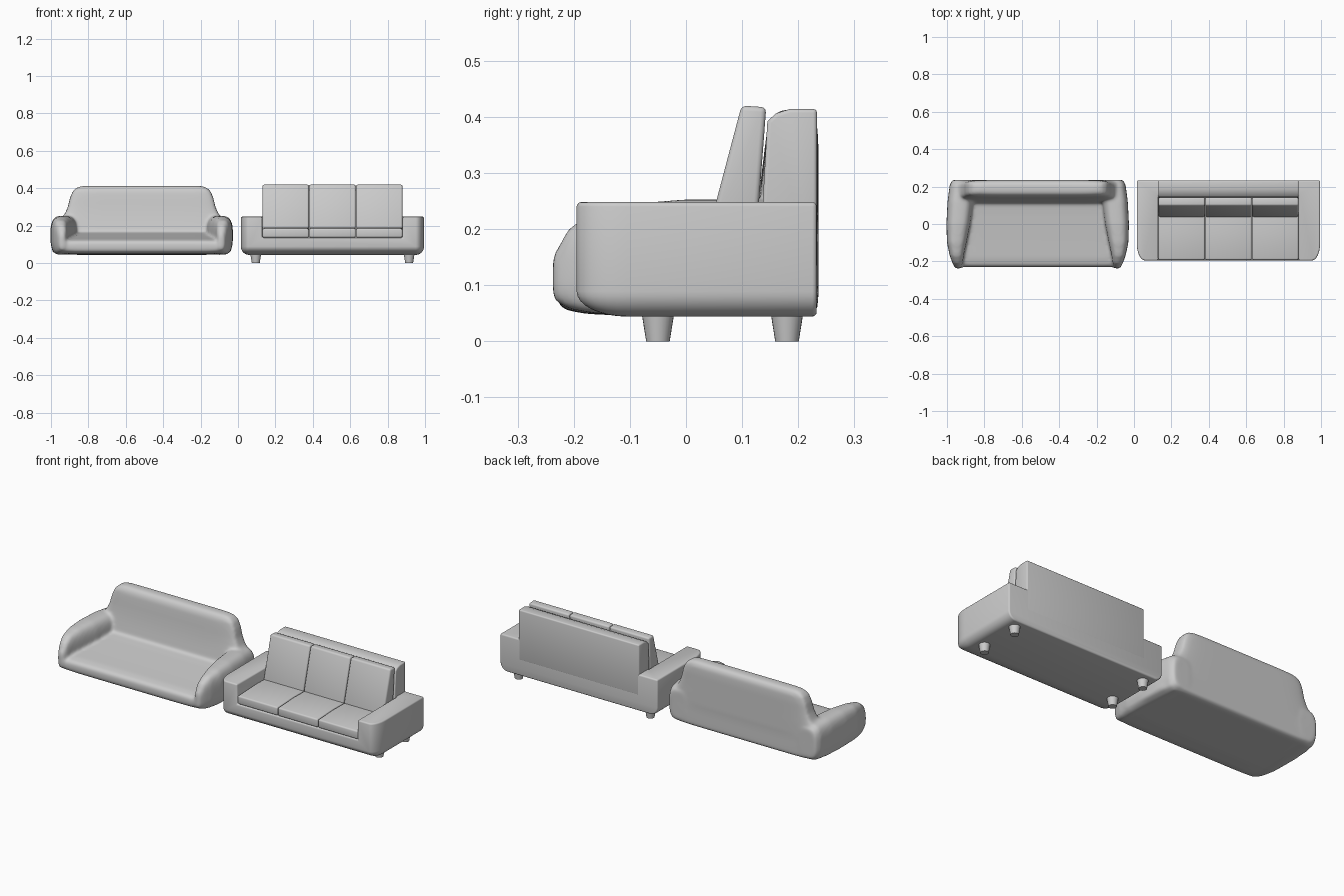
import bpy, bmesh, math
from mathutils import Vector

if "Cube" in bpy.data.objects:
    bpy.data.objects.remove(bpy.data.objects["Cube"])

fabric = bpy.data.materials.new("grey fabric")
fabric.diffuse_color = (0.6, 0.6, 0.6, 1)
fabric.use_nodes = True
fabric.node_tree.nodes["Principled BSDF"].inputs["Base Color"].default_value = fabric.diffuse_color


def add(name, bm):
    bmesh.ops.recalc_face_normals(bm, faces=bm.faces)
    me = bpy.data.meshes.new(name)
    bm.to_mesh(me)
    bm.free()
    me.materials.append(fabric)
    ob = bpy.data.objects.new(name, me)
    bpy.context.collection.objects.link(ob)
    return ob


def finish(ob, bevel=0, angle=40):
    """Round the edges, apply the modifiers and smooth the shading."""
    if bevel:
        m = ob.modifiers.new("round", 'BEVEL')
        m.width, m.segments = bevel, 3
        m.limit_method, m.angle_limit = 'ANGLE', math.radians(50)
    bpy.ops.object.select_all(action='DESELECT')
    ob.select_set(True)
    bpy.context.view_layer.objects.active = ob
    bpy.ops.object.convert(target='MESH')
    bpy.ops.object.shade_smooth_by_angle(angle=math.radians(angle))
    return ob


def box_bm(lo, hi):
    bm = bmesh.new()
    bmesh.ops.create_cube(bm, size=1)
    for v in bm.verts:
        v.co = Vector([lo[i] + (v.co[i] + .5) * (hi[i] - lo[i]) for i in range(3)])
    return bm


def prism(name, x0, x1, profile):
    """Side profile (y, z) extruded along x."""
    bm = bmesh.new()
    f = bm.faces.new([bm.verts.new((x0, y, z)) for y, z in profile])
    ext = bmesh.ops.extrude_face_region(bm, geom=[f])['geom']
    bmesh.ops.translate(bm, vec=(x1 - x0, 0, 0),
                        verts=[g for g in ext if isinstance(g, bmesh.types.BMVert)])
    return add(name, bm)


def loft(bm, axis, stations, power, n=48):
    """Rounded-rectangle sections (t, a0, a1, b0, b1) joined along y or z."""
    rings = []
    for t, a0, a1, b0, b1 in stations:
        ring = []
        for i in range(n):
            c, s = math.cos(2 * math.pi * i / n), math.sin(2 * math.pi * i / n)
            a = (a0 + a1) / 2 + (a1 - a0) / 2 * math.copysign(abs(c) ** (2 / power), c)
            b = (b0 + b1) / 2 + (b1 - b0) / 2 * math.copysign(abs(s) ** (2 / power), s)
            ring.append(bm.verts.new((a, t, b) if axis == 'y' else (a, b, t)))
        rings.append(ring)
    for r, q in zip(rings, rings[1:]):
        for i in range(n):
            bm.faces.new((r[i], r[(i + 1) % n], q[(i + 1) % n], q[i]))
    bm.faces.new(rings[0])
    bm.faces.new(rings[-1])


# --- Soft sofa (left): seat, back and arms melted into one form ---
CX = -0.515
bm = bmesh.new()
seat = [(-.230, .42, .068, .110), (-.215, .445, .056, .122), (-.18, .46, .049, .130),
        (-.10, .475, .045, .138), (.05, .48, .044, .155), (.15, .475, .044, .17),
        (.215, .46, .044, .17), (.235, .44, .055, .17)]
loft(bm, 'y', [(y, CX - w, CX + w, z0, z1) for y, w, z0, z1 in seat], 8)
back = [(.055, .44, .11, .225), (.17, .45, .112, .236), (.23, .435, .124, .236),
        (.265, .41, .130, .236), (.30, .395, .135, .236), (.35, .383, .141, .236),
        (.385, .368, .146, .234), (.405, .345, .157, .226), (.413, .31, .172, .210)]
loft(bm, 'z', [(z, CX - w, CX + w, y0, y1) for z, w, y0, y1 in back], 7)
arm = [(.236, .35, .455, .06, .225), (.21, .345, .47, .045, .245), (.12, .345, .482, .044, .253),
       (0, .36, .488, .044, .253), (-.1, .38, .485, .045, .245), (-.17, .395, .47, .05, .229),
       (-.21, .40, .455, .058, .20), (-.238, .41, .44, .075, .15)]
for s in (-1, 1):
    loft(bm, 'y', [(y, CX + s * i, CX + s * o, z0, z1) for y, i, o, z0, z1 in arm], 3)
soft = add("soft_sofa", bm)
m = soft.modifiers.new("melt", 'REMESH')
m.mode, m.voxel_size = 'VOXEL', 0.008
m = soft.modifiers.new("relax", 'SMOOTH')
m.factor, m.iterations = 0.5, 10
finish(soft, angle=80)

# --- Cushioned sofa (right): base with arms ---
X0, X1, A0, A1 = 0.015, 0.995, 0.13, 0.88
bm = box_bm((X0, -.195, .044), (X1, .233, .248))
for v in bm.verts:
    v.co.y *= 0.5          # squash so the rounding becomes longer front to back
yf, zb = -.0975, .044
edges = []
for e in bm.edges:
    p, q = e.verts[0].co, e.verts[1].co
    front = max(p.y, q.y) < yf + .001
    low = max(p.z, q.z) < zb + .001
    side = abs(p.x - q.x) < .001
    if (front and (low or side)) or (low and side):
        edges.append(e)
bmesh.ops.bevel(bm, geom=edges, offset=.045, segments=8, profile=.5, affect='EDGES')
for v in bm.verts:
    v.co.y *= 2
base = add("base_and_arms", bm)
cutter = add("seat_cutter", box_bm((A0, -.4, .136), (A1, .15, .5)))
cutter.hide_render = True
m = base.modifiers.new("seat recess", 'BOOLEAN')
m.operation, m.object, m.solver = 'DIFFERENCE', cutter, 'EXACT'
finish(base, .008)
bpy.data.objects.remove(cutter)

# Back rest
finish(prism("back_rest", A0, A1, [(.13, .13), (.2335, .13), (.2335, .414), (.185, .414),
                                   (.16, .406), (.145, .392)]), .007)

# Seat and back cushions
w = (A1 - A0) / 3
for k in range(3):
    a, b = A0 + k * w + .001, A0 + (k + 1) * w - .001
    finish(prism("seat_cushion", a, b, [(-.192, .137), (.14, .137), (.14, .187), (-.05, .190),
                                        (-.192, .184)]), .008)
    finish(prism("back_cushion", a, b, [(.036, .182), (.125, .182), (.143, .417), (.099, .42)]),
           .009)

# Tapered legs
for x in (.095, .915):
    for y in (-.05, .18):
        bm = bmesh.new()
        bmesh.ops.create_cone(bm, cap_ends=True, segments=24, radius1=.021, radius2=.03, depth=.056)
        bmesh.ops.translate(bm, verts=bm.verts, vec=(x, y, .028))
        finish(add("leg", bm))
